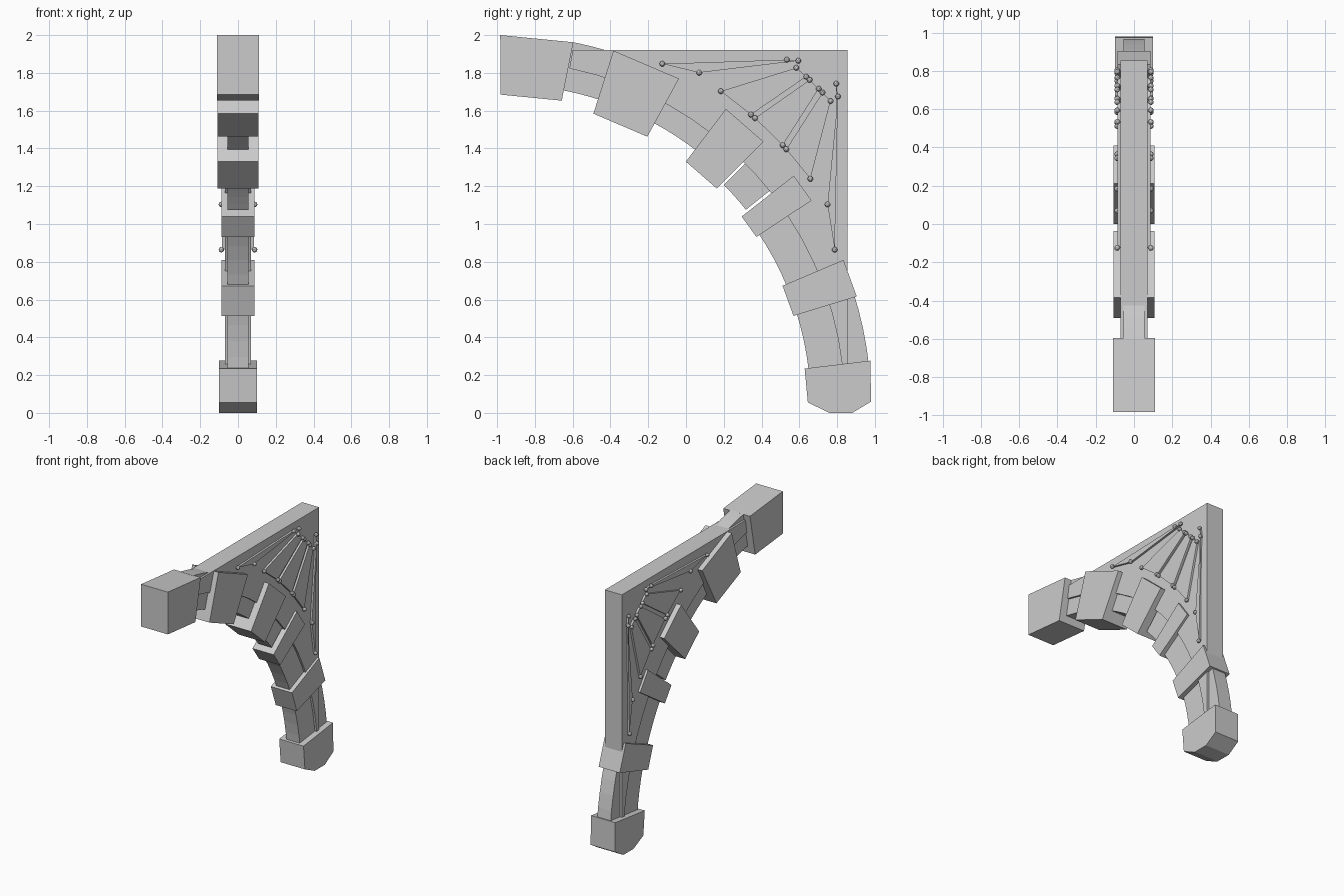
import bpy
import bmesh
from math import cos, sin, radians

cube = bpy.data.objects.get("Cube")
if cube:
    bpy.data.objects.remove(cube, do_unlink=True)

GREY = (0.6, 0.6, 0.6, 1)
stone = bpy.data.materials.new("pale grey stone")
stone.use_nodes = True
stone.diffuse_color = GREY
stone.node_tree.nodes["Principled BSDF"].inputs["Base Color"].default_value = GREY

# The whole bracket follows one circle in the side plane
CENTRE_Y, CENTRE_Z = -0.98, 0.04
BLOCK_INNER, BLOCK_OUTER = 1.62, 1.97
PLATE_INNER = 1.82


def polar(radius, angle):
    """Point (y, z) at an angle in degrees on an arch circle."""
    turn = radians(angle)
    return CENTRE_Y + radius * cos(turn), CENTRE_Z + radius * sin(turn)


def arc(radius, start, end, steps):
    return [polar(radius, start + (end - start) * i / steps) for i in range(steps + 1)]


def sector(start, end, inner, outer, steps=1):
    """Outline of a ring piece between two angles."""
    return arc(inner, start, end, steps) + arc(outer, end, start, steps)


def finish(name, bm):
    bmesh.ops.recalc_face_normals(bm, faces=bm.faces[:])
    mesh = bpy.data.meshes.new(name)
    bm.to_mesh(mesh)
    bm.free()
    mesh.materials.append(stone)
    obj = bpy.data.objects.new(name, mesh)
    bpy.context.scene.collection.objects.link(obj)


def slab(name, outline, x_from, x_to):
    """Extrude a (y, z) outline sideways."""
    bm = bmesh.new()
    face = bm.faces.new([bm.verts.new((x_from, y, z)) for y, z in outline])
    extruded = bmesh.ops.extrude_face_region(bm, geom=[face])
    moved = [g for g in extruded["geom"] if isinstance(g, bmesh.types.BMVert)]
    bmesh.ops.translate(bm, verts=moved, vec=(x_to - x_from, 0, 0))
    finish(name, bm)


def centred_slab(name, outline, half_width):
    slab(name, outline, -half_width, half_width)


# Spandrel plate filling the corner above the arch
plate_back, plate_top = 0.855, 1.92
plate = arc(PLATE_INNER, 6.5, 78.5, 16)
plate += [(-0.6, plate_top), (plate_back, plate_top), (plate_back, plate[0][1])]
centred_slab("spandrel_plate", plate, 0.07)

# Narrow arch ribs between the blocks: start angle, end angle, inner radius
ribs = [(6, 18, 1.64), (22, 34, 1.64), (38.6, 44.7, 1.66), (52, 62, 1.7), (72, 79, 1.7)]
for number, (start, end, inner) in enumerate(ribs, 1):
    centred_slab(f"arch_rib_{number}", sector(start, end, inner, 1.96, 4), 0.055)

# Wide wedge blocks along the arch: start angle, end angle, half width
blocks = {
    "lower_block": (17, 23, 0.087),
    "middle_block": (33.4, 38.1, 0.087),
    "crown_block": (45.1, 52.8, 0.108),
    "upper_block": (61.4, 72.4, 0.108),
}
for name, (start, end, half_width) in blocks.items():
    centred_slab(name, sector(start, end, BLOCK_INNER, BLOCK_OUTER), half_width)

# Shallower block at the free end, and the foot with its chamfered base
centred_slab("end_block", sector(78.7, 90.1, 1.645, 1.96), 0.11)
foot = [polar(BLOCK_INNER, 6.9), polar(BLOCK_OUTER, 6.9)]
foot += [(0.98, 0.06), (0.88, 0), (0.76, 0), (0.645, 0.055)]
centred_slab("foot_block", foot, 0.1)


# Fan of raised panels; each edge runs from the arch towards the corner
def fan_edge(near_angle, far_angle, near=2.03, far=2.375):
    return [polar(near, near_angle), polar(far, far_angle)]


panels = [
    (fan_edge(64.7, 50.4, near=2), fan_edge(59.2, 49.2, near=2.05, far=2.41)),
    (fan_edge(55, 48.8), fan_edge(49.3, 47.1)),
    (fan_edge(48.5, 46.5), fan_edge(42.7, 44.9)),
    (fan_edge(41.9, 44.2), fan_edge(36.2, 42.7)),
    (fan_edge(31.6, 42.5, far=2.42), fan_edge(25, 43.8, near=1.95, far=2.46)),
]

# Panels on both sides with a round stud on each corner
for label, side in (("left", 1), ("right", -1)):
    studs = bmesh.new()
    for number, (first, second) in enumerate(panels, 1):
        outline = first + second[::-1]
        slab(f"{label}_fan_panel_{number}", outline, side * 0.06, side * 0.085)
        for y, z in outline:
            ball = bmesh.ops.create_icosphere(studs, subdivisions=2, radius=0.015)
            bmesh.ops.translate(studs, verts=ball["verts"], vec=(side * 0.088, y, z))
    finish(f"{label}_fan_studs", studs)
